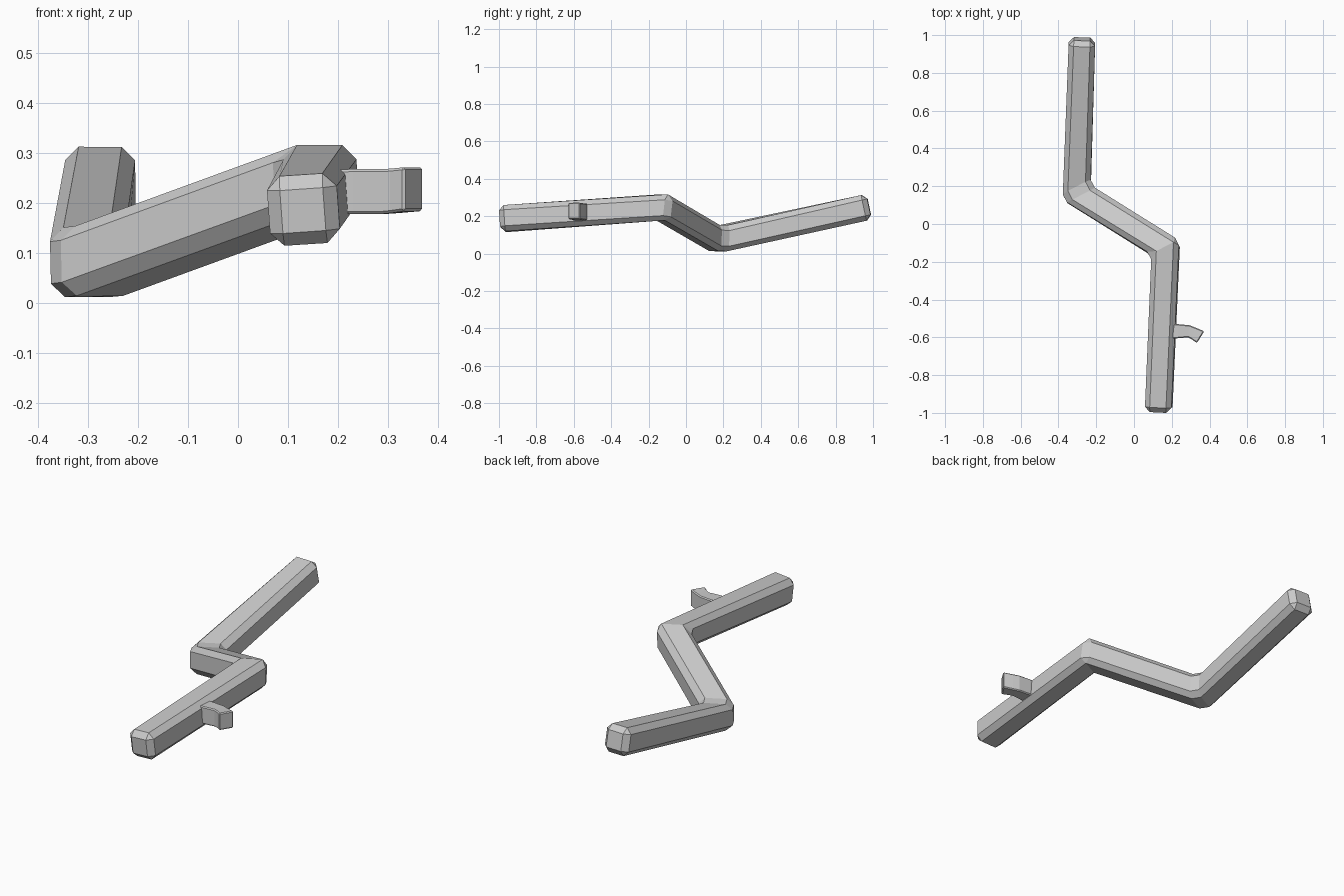
import bpy, bmesh
from mathutils import Vector

if "Cube" in bpy.data.objects:
    bpy.data.objects.remove(bpy.data.objects["Cube"])


def skin_rings(name, rings, bevel, sharp_angle):
    """Loft four-sided rings into a capped tube with chamfered edges."""
    bm = bmesh.new()
    loops = [[bm.verts.new(p) for p in ring] for ring in rings]
    for a, b in zip(loops, loops[1:]):
        for i in range(4):
            j = (i + 1) % 4
            bm.faces.new((a[i], a[j], b[j], b[i]))
    bm.faces.new(loops[0])
    bm.faces.new(loops[-1])
    bmesh.ops.recalc_face_normals(bm, faces=bm.faces)
    me = bpy.data.meshes.new(name)
    bm.to_mesh(me)
    bm.free()
    ob = bpy.data.objects.new(name, me)
    bpy.context.collection.objects.link(ob)
    mod = ob.modifiers.new("chamfer", 'BEVEL')
    mod.width = bevel
    mod.segments = 1
    mod.limit_method = 'ANGLE'
    mod.angle_limit = sharp_angle
    return ob


# Cranked square bar: mitred square section along four path points
path = [Vector(p) for p in ((0.13, -0.995, 0.185), (0.168, -0.128, 0.247),
                            (-0.303, 0.166, 0.075), (-0.275, 0.979, 0.25))]
half = 0.07
dirs = [(b - a).normalized() for a, b in zip(path, path[1:])]
rings = []
for i, p in enumerate(path):
    before, after = dirs[max(i - 1, 0)], dirs[min(i, 2)]
    n = (before + after).normalized()
    side = n.cross(Vector((0, 0, 1))).normalized()
    up = side.cross(n)
    if i == 0:  # slight twist at the front end
        side, up = side + up * 0.07, up - side * 0.07
    s = side * half / n.dot(after)
    u = up * half
    rings.append([p - s - u, p + s - u, p + s + u, p - s + u])
skin_rings("cranked_bar", rings, 0.027, 0.5)

# Small curved peg on the side: (back x, y), (front x, y), bottom z, top z
outline = [((0.16, -0.528), (0.16, -0.608), 0.178, 0.266),
           ((0.23, -0.530), (0.23, -0.605), 0.178, 0.268),
           ((0.295, -0.536), (0.285, -0.600), 0.178, 0.268),
           ((0.325, -0.548), (0.305, -0.610), 0.180, 0.269),
           ((0.372, -0.568), (0.333, -0.630), 0.184, 0.272)]
peg = [[(*f, lo), (*b, lo), (*b, hi), (*f, hi)] for b, f, lo, hi in outline]
skin_rings("side_peg", peg, 0.005, 0.8)
